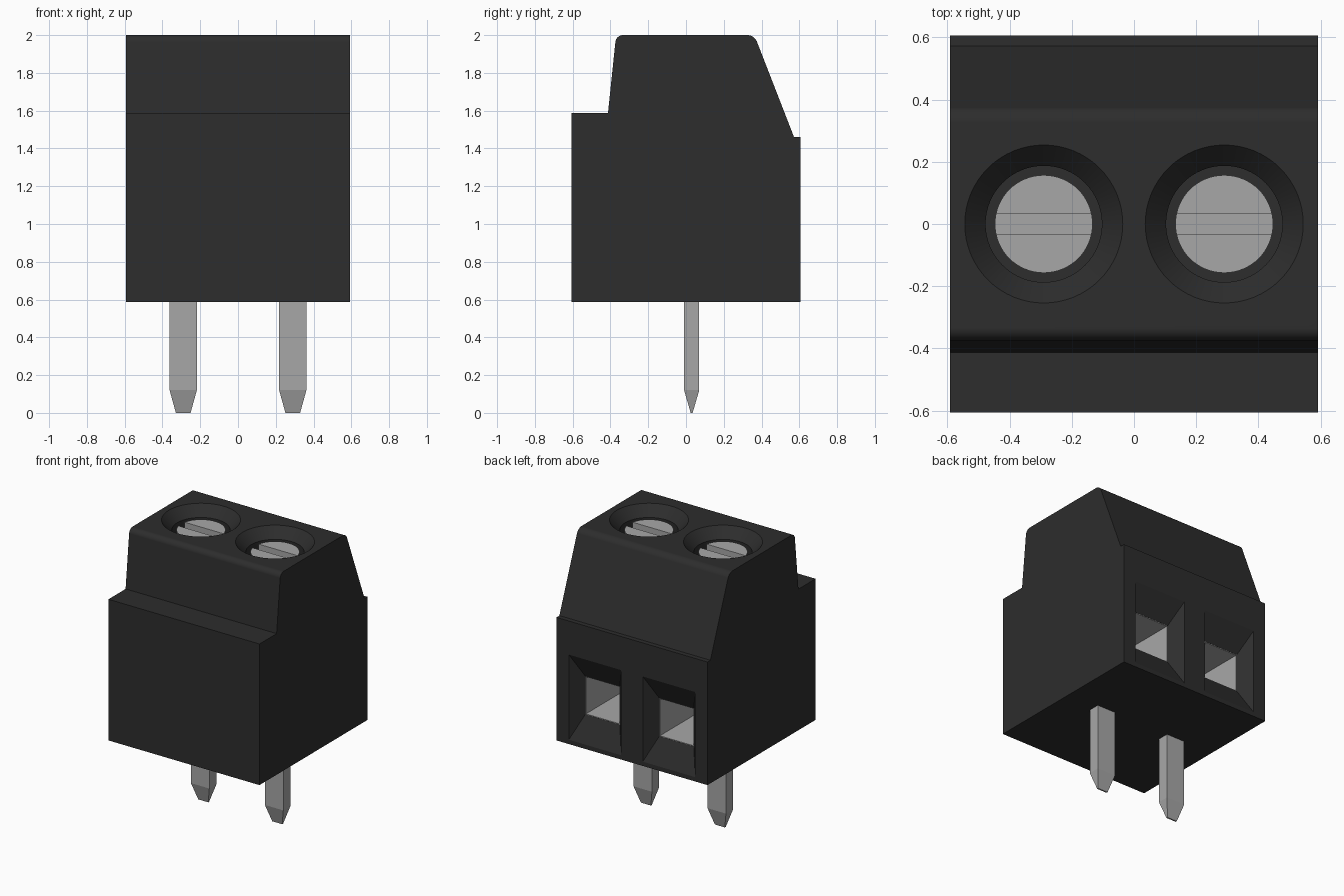
import bpy, bmesh, math
from mathutils import Vector

cube = bpy.data.objects.get("Cube")
if cube:
    bpy.data.objects.remove(cube, do_unlink=True)

PITCH = 0.29        # half the distance between the two poles
HALF_W = 0.592


def material(name, value, metallic=0.0):
    m = bpy.data.materials.new(name)
    m.use_nodes = True
    color = (value, value, value, 1)
    m.diffuse_color = color
    m.node_tree.nodes["Principled BSDF"].inputs["Base Color"].default_value = color
    return m


BLACK = material("black plastic", 0.026)
SILVER = material("silver metal", 0.39)


def finish(name, bm, mat):
    bmesh.ops.recalc_face_normals(bm, faces=bm.faces)
    me = bpy.data.meshes.new(name)
    bm.to_mesh(me)
    bm.free()
    me.materials.append(mat)
    ob = bpy.data.objects.new(name, me)
    bpy.context.collection.objects.link(ob)
    return ob


def loft(name, rings, mat):
    """Closed solid through a list of equal-length point rings."""
    bm = bmesh.new()
    loops = [[bm.verts.new(p) for p in ring] for ring in rings]
    n = len(loops[0])
    for a, b in zip(loops, loops[1:]):
        for i in range(n):
            j = (i + 1) % n
            bm.faces.new((a[i], a[j], b[j], b[i]))
    bm.faces.new(loops[0])
    bm.faces.new(loops[-1])
    return finish(name, bm, mat)


def circle(x, z, r, n=64):
    return [(x + r * math.cos(math.tau * i / n), r * math.sin(math.tau * i / n), z)
            for i in range(n)]


def rect_xy(x, y, z, hx, hy):
    return [(x + a * hx, y + b * hy, z) for a, b in ((-1, -1), (1, -1), (1, 1), (-1, 1))]


def rect_xz(x, y, z, hx, hz):
    return [(x + a * hx, y, z + b * hz) for a, b in ((-1, -1), (1, -1), (1, 1), (-1, 1))]


def cut(target, cutter):
    cutter.hide_render = True
    mod = target.modifiers.new("cut", 'BOOLEAN')
    mod.operation = 'DIFFERENCE'
    mod.solver = 'EXACT'
    mod.object = cutter
    bpy.context.view_layer.objects.active = target
    bpy.ops.object.modifier_apply(modifier=mod.name)
    bpy.data.objects.remove(cutter, do_unlink=True)


def smooth(ob):
    bpy.ops.object.select_all(action='DESELECT')
    ob.select_set(True)
    bpy.context.view_layer.objects.active = ob
    bpy.ops.object.shade_smooth_by_angle(angle=math.radians(25))
    mod = ob.modifiers.new("even shading", 'WEIGHTED_NORMAL')
    mod.keep_sharp = True


# Housing: side profile swept across the width, with two rounded top edges
profile = [(-0.605, 0.588), (0.605, 0.588), (0.605, 1.46), (0.572, 1.46),
           (0.362, 2.0), (-0.37, 2.0), (-0.413, 1.588), (-0.605, 1.588)]
housing = loft("housing", [[(x, y, z) for y, z in profile] for x in (-HALF_W, HALF_W)], BLACK)
bm = bmesh.new()
bm.from_mesh(housing.data)
top_edges = [e for e in bm.edges if all(v.co.z > 1.99 for v in e.verts)
             and abs(e.verts[0].co.x - e.verts[1].co.x) > 1]
bmesh.ops.bevel(bm, geom=top_edges, offset=0.035, segments=6, profile=0.5, affect='EDGES')
bm.to_mesh(housing.data)
bm.free()

WIRE_Z, WIRE_H, WIRE_Y = 0.92, 0.135, 0.52   # wire entry centre, half size, mouth

for side, x in (("right", -PITCH), ("left", PITCH)):
    # Countersunk screw well
    cut(housing, loft("well_cutter", [circle(x, 2.02, 0.273), circle(x, 1.93, 0.187),
                                      circle(x, 1.86, 0.187)], BLACK))
    # Tapered wire entry at the back, with a deep square channel
    cut(housing, loft("entry_cutter", [rect_xz(x, 0.625, WIRE_Z, 0.222, 0.341),
                                       rect_xz(x, WIRE_Y, WIRE_Z, WIRE_H, WIRE_H),
                                       rect_xz(x, -0.1, WIRE_Z, WIRE_H, WIRE_H)], BLACK))

    # Metal clamp lining the channel, open at the back
    outer, inner = WIRE_H, WIRE_H - 0.004
    loft(side + "_wire_clamp", [rect_xz(x, -0.1, WIRE_Z, outer, outer),
                                rect_xz(x, WIRE_Y - 0.001, WIRE_Z, outer, outer),
                                rect_xz(x, WIRE_Y - 0.001, WIRE_Z, inner, inner),
                                rect_xz(x, -0.09, WIRE_Z, inner, inner)], SILVER)

    # Slotted screw head
    screw = loft(side + "_screw", [circle(x, 1.85, 0.157), circle(x, 1.93, 0.157)], SILVER)
    cut(screw, loft("slot_cutter", [rect_xy(x, 0, 1.89, 0.2, 0.034),
                                    rect_xy(x, 0, 1.96, 0.2, 0.034)], SILVER))
    smooth(screw)

    # Solder pin with a tapered tip
    loft(side + "_pin", [rect_xy(x, 0.03, 0, 0.039, 0.005),
                         rect_xy(x, 0.03, 0.12, 0.072, 0.04),
                         rect_xy(x, 0.03, 0.62, 0.072, 0.04)], SILVER)

smooth(housing)
